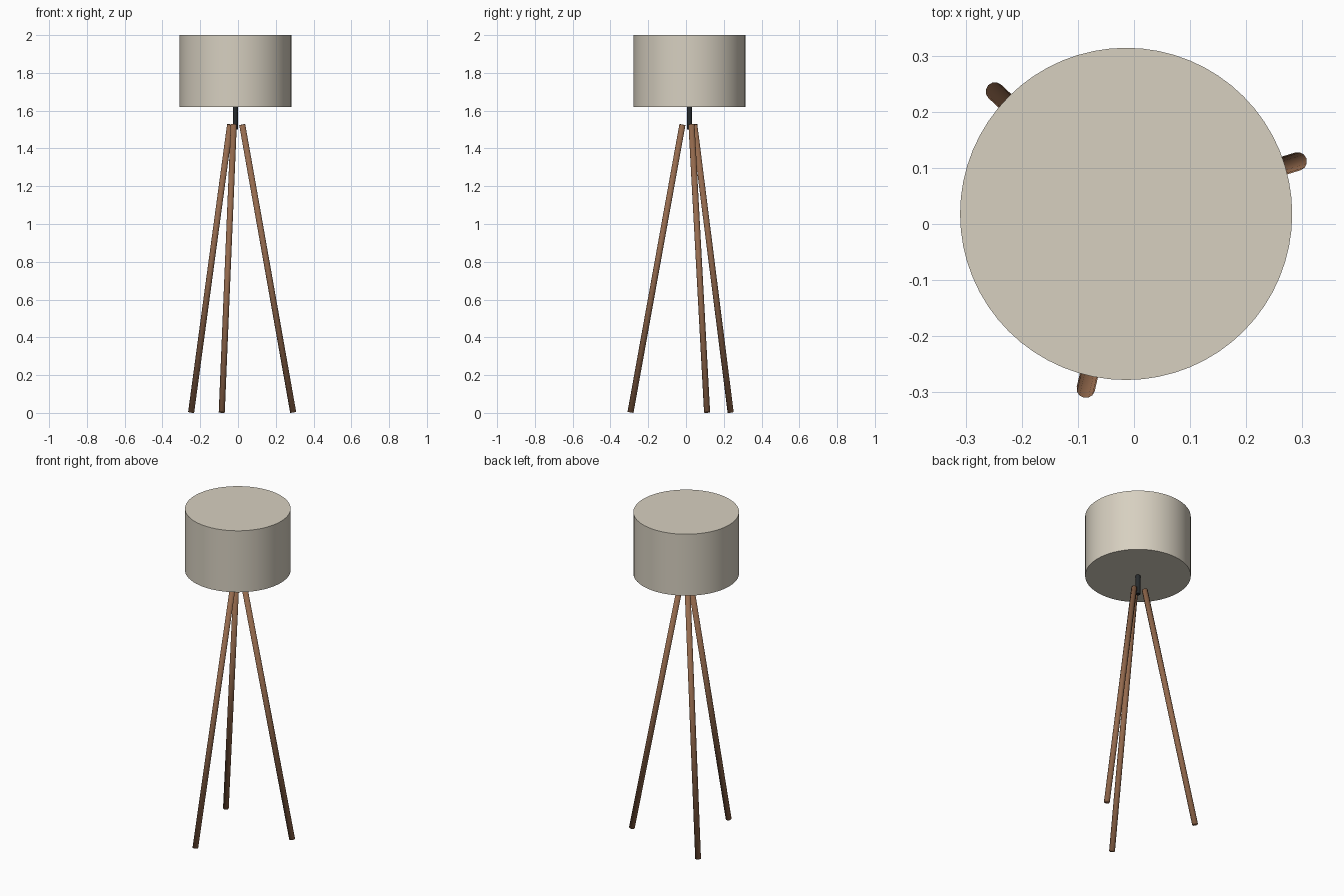
import bpy
from math import sin, cos, radians
from mathutils import Vector

if "Cube" in bpy.data.objects:
    bpy.data.objects.remove(bpy.data.objects["Cube"], do_unlink=True)

CENTRE = Vector((-0.014, 0.018, 0))


def material(name, rgb):
    mat = bpy.data.materials.new(name)
    mat.use_nodes = True
    mat.diffuse_color = (*rgb, 1)
    mat.node_tree.nodes["Principled BSDF"].inputs["Base Color"].default_value = (*rgb, 1)
    return mat


def rod(name, bottom, top, radius, sides, mat):
    """Capped cylinder between two points, relative to the lamp axis."""
    axis = top - bottom
    bpy.ops.mesh.primitive_cylinder_add(
        vertices=sides, radius=radius, depth=axis.length,
        location=CENTRE + (bottom + top) / 2,
        rotation=axis.to_track_quat('Z', 'Y').to_euler())
    obj = bpy.context.object
    obj.name = name
    obj.data.materials.append(mat)
    return obj


linen = material("linen", (0.68, 0.63, 0.53))
wood = material("wood", (0.30, 0.145, 0.075))
dark_metal = material("dark_metal", (0.02, 0.024, 0.027))

# Drum shade, closed at both ends
rod("lamp_shade", Vector((0, 0, 1.62)), Vector((0, 0, 2)), 0.296, 64, linen)
bpy.ops.object.shade_smooth_by_angle()

# Short stem below the shade
rod("stem", Vector((0, 0, 1.5)), Vector((0, 0, 1.63)), 0.013, 16, dark_metal)
bpy.ops.object.shade_smooth_by_angle()

# Three splayed legs, with softly shaded ends
for i, name in enumerate(("left_leg", "back_leg", "front_leg")):
    angle = radians(17 + 120 * i)
    out = Vector((cos(angle), sin(angle), 0))
    foot = out * 0.32 + Vector((0, 0, 0.003))
    head = out * 0.038 + Vector((0, 0, 1.526))
    rod(name, foot, head, 0.0165, 12, wood)
    bpy.ops.object.shade_smooth()
